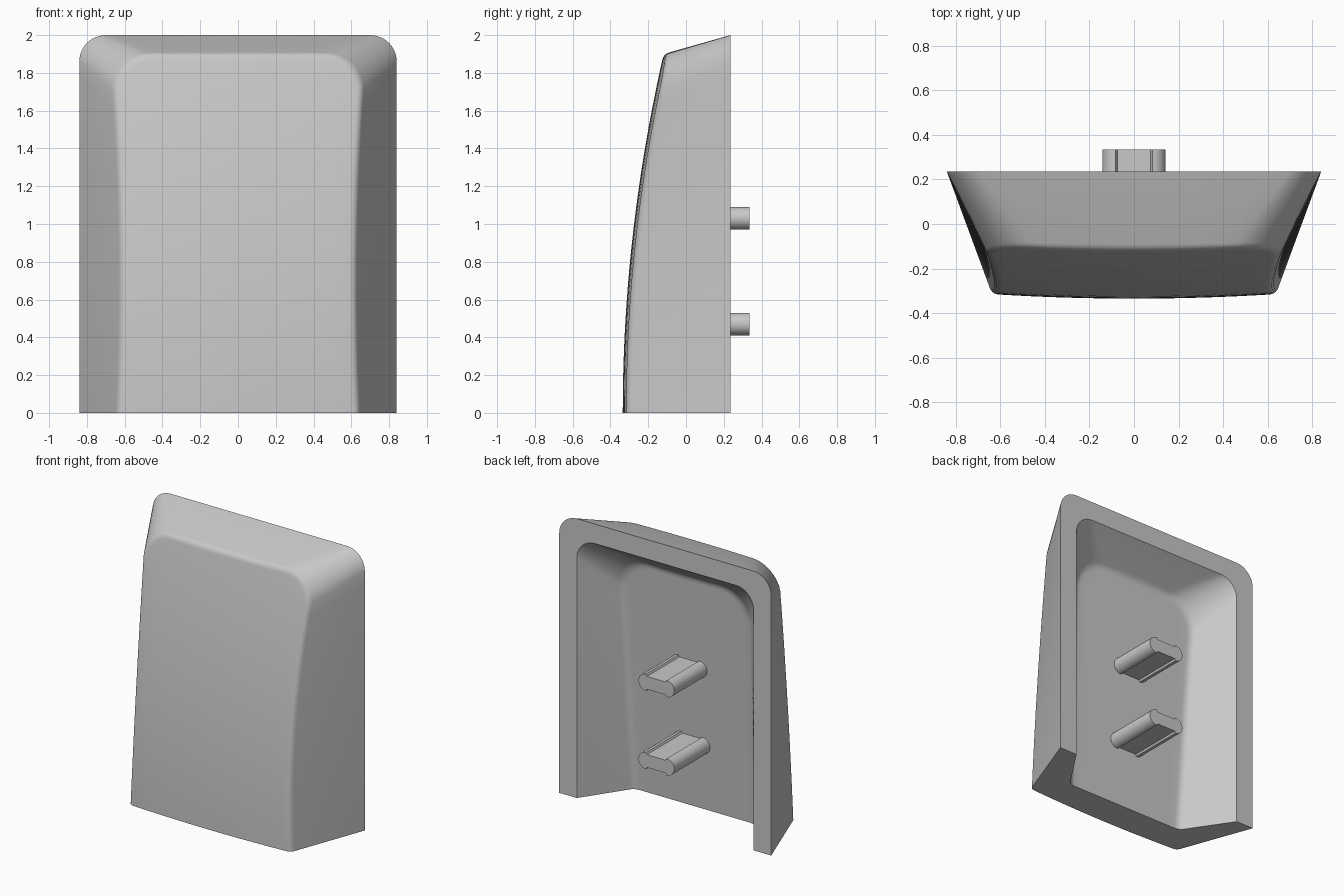
import bpy, bmesh
from math import sin, cos, pi, radians
from mathutils import Vector

cube = bpy.data.objects.get("Cube")
if cube:
    bpy.data.objects.remove(cube)

grey = bpy.data.materials.new("light grey plastic")
grey.use_nodes = True
grey.diffuse_color = (0.58, 0.58, 0.58, 1)
grey.node_tree.nodes["Principled BSDF"].inputs["Base Color"].default_value = (0.58, 0.58, 0.58, 1)

BACK = 0.235
SIDE, ARC, ACROSS, FILLET = 20, 10, 16, 5


def finish(bm, name):
    bmesh.ops.recalc_face_normals(bm, faces=bm.faces[:])
    mesh = bpy.data.meshes.new(name)
    bm.to_mesh(mesh)
    bm.free()
    mesh.materials.append(grey)
    obj = bpy.data.objects.new(name, mesh)
    bpy.context.collection.objects.link(obj)
    bpy.ops.object.select_all(action='DESELECT')
    bpy.context.view_layer.objects.active = obj
    obj.select_set(True)
    bpy.ops.object.shade_smooth_by_angle(angle=radians(25))


def half_outline(width, height, radius, inset=0):
    """Half of an arch: up the side, then round the top corner."""
    start = height - radius
    r = radius - inset
    pts = [(width(start * i / SIDE) - inset, start * i / SIDE) for i in range(SIDE + 1)]
    for i in range(1, ARC + 1):
        a = pi / 2 * i / ARC
        pts.append((width(start) - radius + r * cos(a), start + r * sin(a)))
    return pts


def skin(bm, back, front, depth, fillet):
    """Walls from the rim, a rounded corner, then the face; returns rim and bottom chain."""
    columns = [2 * k / ACROSS - 1 for k in range(ACROSS + 1)]
    outlines = zip(half_outline(*back), half_outline(*front), half_outline(*front, fillet))
    last = SIDE + ARC
    rings, rows = [], []
    for i, ((bx, bz), (cx, cz), (px, pz)) in enumerate(outlines):
        rows.append([bm.verts.new((t * px, depth(t * px, pz), pz)) for t in columns])
        # only the top row needs wall points for every column
        ts = columns if i == last else (-1, 1)
        loops = [[] for _ in range(FILLET + 1)]
        for t in ts:
            b = Vector((t * bx, BACK, bz))
            c = Vector((t * cx, depth(t * cx, cz), cz))
            p = Vector((t * px, depth(t * px, pz), pz))
            a = c + (b - c).normalized() * fillet
            loops[0].append(bm.verts.new(b))
            for j in range(FILLET):
                u = j / FILLET
                loops[j + 1].append(bm.verts.new(
                    a * (1 - u) ** 2 + c * 2 * u * (1 - u) + p * u * u))
        rings.append(loops + [rows[-1]])
    for lower, upper in zip(rings, rings[1:]):
        for k in range(ACROSS):
            bm.faces.new((lower[-1][k], lower[-1][k + 1], upper[-1][k + 1], upper[-1][k]))
        for j in range(FILLET + 1):
            for e in (0, -1):
                bm.faces.new((lower[j][e], lower[j + 1][e], upper[j + 1][e], upper[j][e]))
    top = rings[-1]
    for j in range(FILLET + 1):
        for k in range(ACROSS):
            bm.faces.new((top[j][k], top[j][k + 1], top[j + 1][k + 1], top[j + 1][k]))
    base = rings[0]
    chain = [r[0] for r in base[:-1]] + base[-1] + [r[-1] for r in reversed(base[:-1])]
    rim = [r[0][0] for r in rings] + top[0][1:-1] + [r[0][-1] for r in reversed(rings)]
    return rim, chain


# Hollow shell, open at the back and the bottom
bm = bmesh.new()
outer = skin(bm, (lambda z: 0.84, 2.0, 0.14),
             (lambda z: 0.637 - 0.05 * z + 0.035 * z * z, 1.9, 0.2),
             lambda x, z: -0.335 + 0.06 * z * z + 0.05 * x * x, 0.03)
inner = skin(bm, (lambda z: 0.70, 1.86, 0.14),
             (lambda z: 0.475 + 0.02 * z, 1.7, 0.23),
             lambda x, z: -0.10 + 0.0625 * z, 0.04)

# Flat back rim and flat bottom edge join the two skins
for outside, inside in zip(outer, inner):
    for k in range(len(outside) - 1):
        bm.faces.new((outside[k], outside[k + 1], inside[k + 1], inside[k]))
finish(bm, "shell")


# Two mounting posts with round-ended, waisted cross-sections
def post(name, z):
    lobe = [(0.082 + 0.06 * cos(a), 0.06 * sin(a))
            for a in (pi * (i / 12 - 0.5) for i in range(13))]
    half = [(0.075, -0.046)] + lobe + [(0.075, 0.046)]
    section = half + [(-x, -h) for x, h in half]
    start = -0.12
    bm = bmesh.new()
    face = bm.faces.new([bm.verts.new((x, start, z + h)) for x, h in section])
    out = bmesh.ops.extrude_face_region(bm, geom=[face])["geom"]
    verts = [v for v in out if isinstance(v, bmesh.types.BMVert)]
    bmesh.ops.translate(bm, vec=(0, 0.335 - start, 0), verts=verts)
    finish(bm, name)


post("upper_post", 1.03)
post("lower_post", 0.47)
